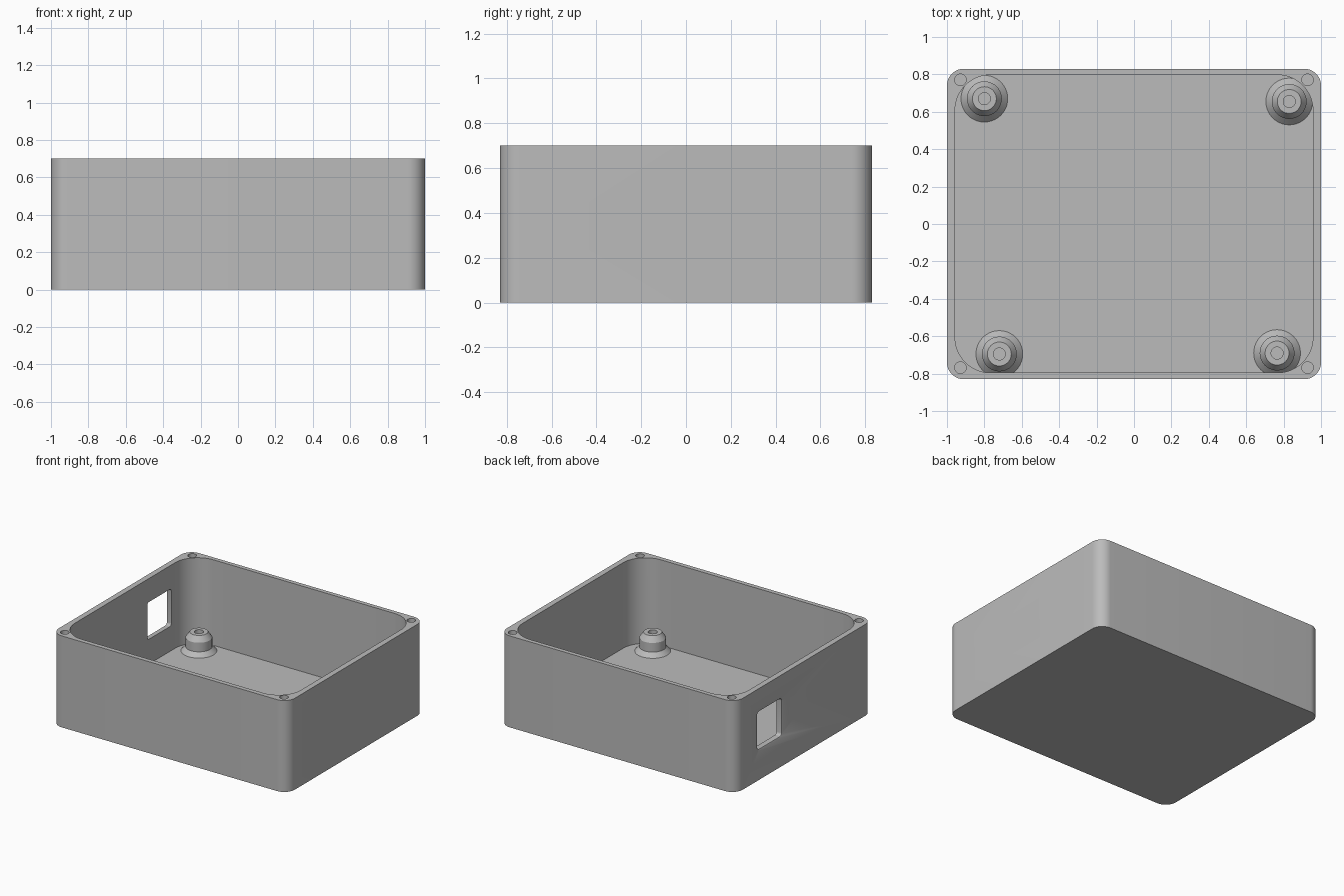
import bpy
import bmesh
from math import cos, sin, pi
from mathutils import Matrix

if "Cube" in bpy.data.objects:
    bpy.data.objects.remove(bpy.data.objects["Cube"], do_unlink=True)

grey = bpy.data.materials.new("plain grey")
grey.use_nodes = True
grey.diffuse_color = (0.5, 0.5, 0.5, 1)
grey.node_tree.nodes["Principled BSDF"].inputs["Base Color"].default_value = (0.5, 0.5, 0.5, 1)

# Turns a shape lofted along z into one lofted along x, keeping (y, z) as its plane
ALONG_X = Matrix(((0, 0, 1), (1, 0, 0), (0, 1, 0))).to_4x4()


def loft(name, low, high, radius, rings, matrix=None, steps=12):
    """Stack rounded rectangles; each ring is (level, outward growth)."""
    bm = bmesh.new()
    loops = []
    for level, grow in rings:
        r = radius + grow
        loop = []
        for corner, (sx, sy) in enumerate(((1, 1), (-1, 1), (-1, -1), (1, -1))):
            cx = high[0] - radius if sx > 0 else low[0] + radius
            cy = high[1] - radius if sy > 0 else low[1] + radius
            for i in range(steps + 1):
                a = (corner + i / steps) * pi / 2
                loop.append(bm.verts.new((cx + r * cos(a), cy + r * sin(a), level)))
        loops.append(loop)
    n = len(loops[0])
    for lower, upper in zip(loops, loops[1:]):
        for i in range(n):
            j = (i + 1) % n
            bm.faces.new((lower[i], lower[j], upper[j], upper[i]))
    bm.faces.new(loops[0][::-1])
    bm.faces.new(loops[-1])
    bmesh.ops.remove_doubles(bm, verts=bm.verts, dist=0.00001)
    if matrix:
        bm.transform(matrix)
    bmesh.ops.recalc_face_normals(bm, faces=bm.faces)
    mesh = bpy.data.meshes.new(name)
    bm.to_mesh(mesh)
    bm.free()
    mesh.materials.append(grey)
    obj = bpy.data.objects.new(name, mesh)
    bpy.context.collection.objects.link(obj)
    return obj


def round_part(name, x, y, radius, rings, steps=10):
    return loft(name, (x - radius, y - radius), (x + radius, y + radius), radius, rings, steps=steps)


def activate(obj):
    bpy.ops.object.select_all(action="DESELECT")
    obj.select_set(True)
    bpy.context.view_layer.objects.active = obj


def cut(target, cutter):
    activate(target)
    mod = target.modifiers.new("cut", "BOOLEAN")
    mod.operation = "DIFFERENCE"
    mod.solver = "EXACT"
    mod.object = cutter
    bpy.ops.object.modifier_apply(modifier=mod.name)
    bpy.data.objects.remove(cutter, do_unlink=True)


def smooth(obj):
    activate(obj)
    bpy.ops.object.shade_smooth_by_angle(angle=pi / 6)


# Open box with a more generously rounded cavity
HEIGHT, FLOOR = 0.70, 0.045
case = loft("case", (-1, -0.83), (1, 0.83), 0.09, [(0, 0), (HEIGHT, 0)])
cut(case, loft("cavity", (-0.957, -0.795), (0.957, 0.797), 0.19,
               [(FLOOR, 0), (HEIGHT + 0.1, 0)], steps=16))

# Screw holes in the four corners of the rim
for x in (-0.928, 0.928):
    for y in (-0.768, 0.771):
        cut(case, round_part("screw_hole", x, y, 0.031, [(0.42, 0), (HEIGHT + 0.1, 0)], 6))


# Port openings through the side walls, with a softened outer edge
def port(side, low, high, radius, soft=0.01):
    rings = [(0.9, 0), (1 - soft, 0), (1 - soft * 0.4, soft * 0.3), (1, soft), (1.05, soft)]
    cut(case, loft("port", low, high, radius, [(side * d, g) for d, g in rings], ALONG_X, 6))


port(1, (-0.405, 0.25), (-0.015, 0.432), 0.01)
port(-1, (0.27, 0.235), (0.56, 0.52), 0.02)
port(-1, (-0.36, 0.37), (-0.07, 0.50), 0.058)
smooth(case)

# Board standoffs: flared foot, post, tapered tip and a blind hole
STANDOFFS = {
    "back_right_standoff": (-0.80, 0.67),
    "back_left_standoff": (0.83, 0.655),
    "front_right_standoff": (-0.72, -0.695),
    "front_left_standoff": (0.765, -0.69),
}
PROFILE = [(0.03, 0.125), (FLOOR, 0.125), (0.078, 0.093), (0.148, 0.093),
           (0.19, 0.064), (0.19, 0.032), (0.09, 0.032)]
for name, (x, y) in STANDOFFS.items():
    foot = PROFILE[0][1]
    smooth(round_part(name, x, y, foot, [(z, r - foot) for z, r in PROFILE]))
